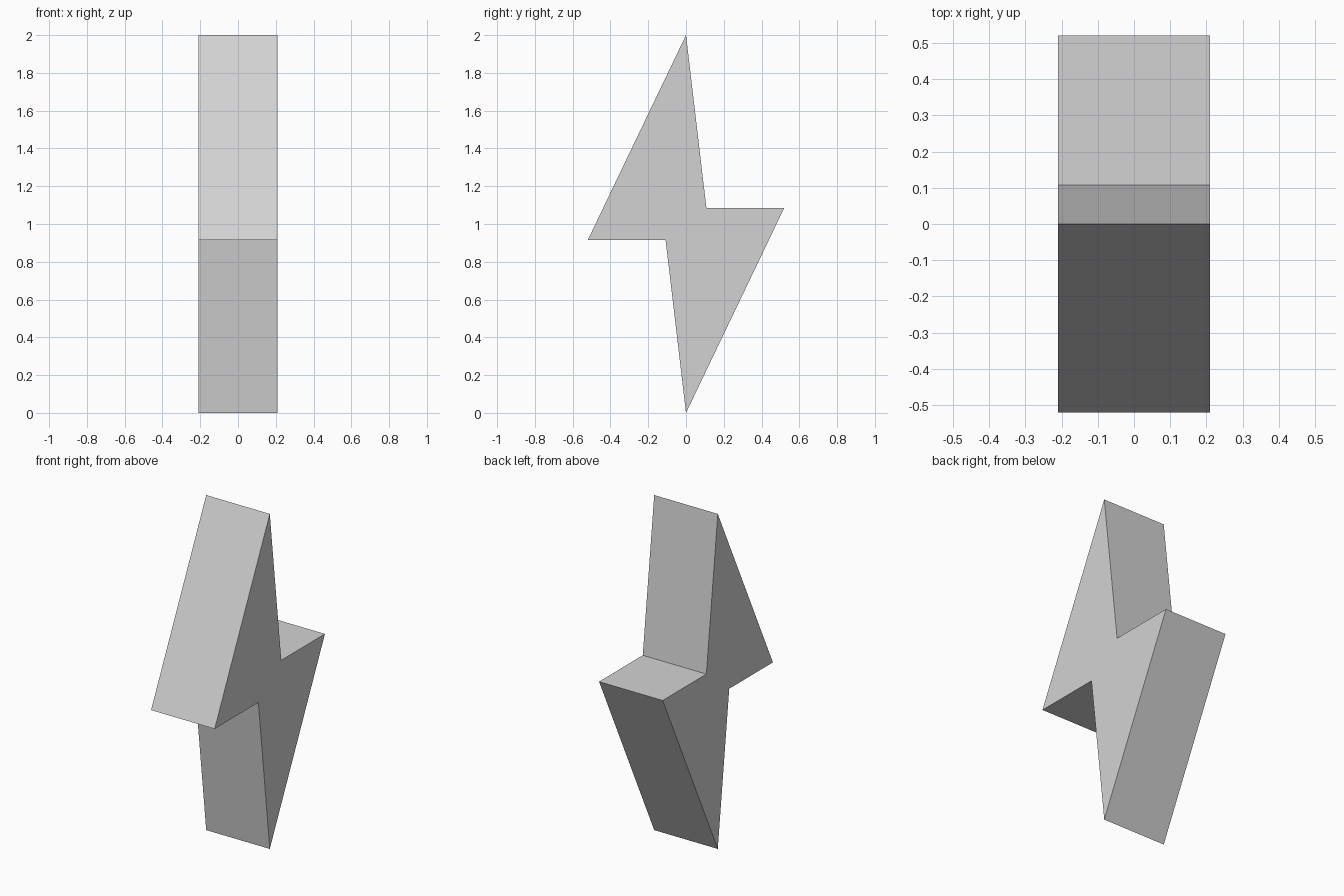
import bpy
import bmesh
from mathutils import Vector

cube = bpy.data.objects.get("Cube")
if cube:
    bpy.data.objects.remove(cube, do_unlink=True)

# Light grey material
grey = bpy.data.materials.new("light_grey")
grey.use_nodes = True
colour = (0.65, 0.65, 0.65, 1.0)
grey.diffuse_color = colour
bsdf = next(n for n in grey.node_tree.nodes if n.type == 'BSDF_PRINCIPLED')
bsdf.inputs["Base Color"].default_value = colour

# Half of the zigzag outline (y, z); the other half is its point reflection
HALF_WIDTH = 0.21
CENTRE = 1.0
half = [(0.0, 2.0), (-0.52, 0.915), (-0.108, 0.915)]
outline = half + [(-y, 2 * CENTRE - z) for y, z in half]

# Lightning bolt: outline extruded across x
bm = bmesh.new()
face = bm.faces.new([bm.verts.new((-HALF_WIDTH, y, z)) for y, z in outline])
result = bmesh.ops.extrude_face_region(bm, geom=[face])
moved = [v for v in result["geom"] if isinstance(v, bmesh.types.BMVert)]
bmesh.ops.translate(bm, verts=moved, vec=Vector((2 * HALF_WIDTH, 0, 0)))
bmesh.ops.recalc_face_normals(bm, faces=bm.faces)

mesh = bpy.data.meshes.new("lightning_bolt")
bm.to_mesh(mesh)
bm.free()
mesh.materials.append(grey)
bolt = bpy.data.objects.new("lightning_bolt", mesh)
bpy.context.collection.objects.link(bolt)
